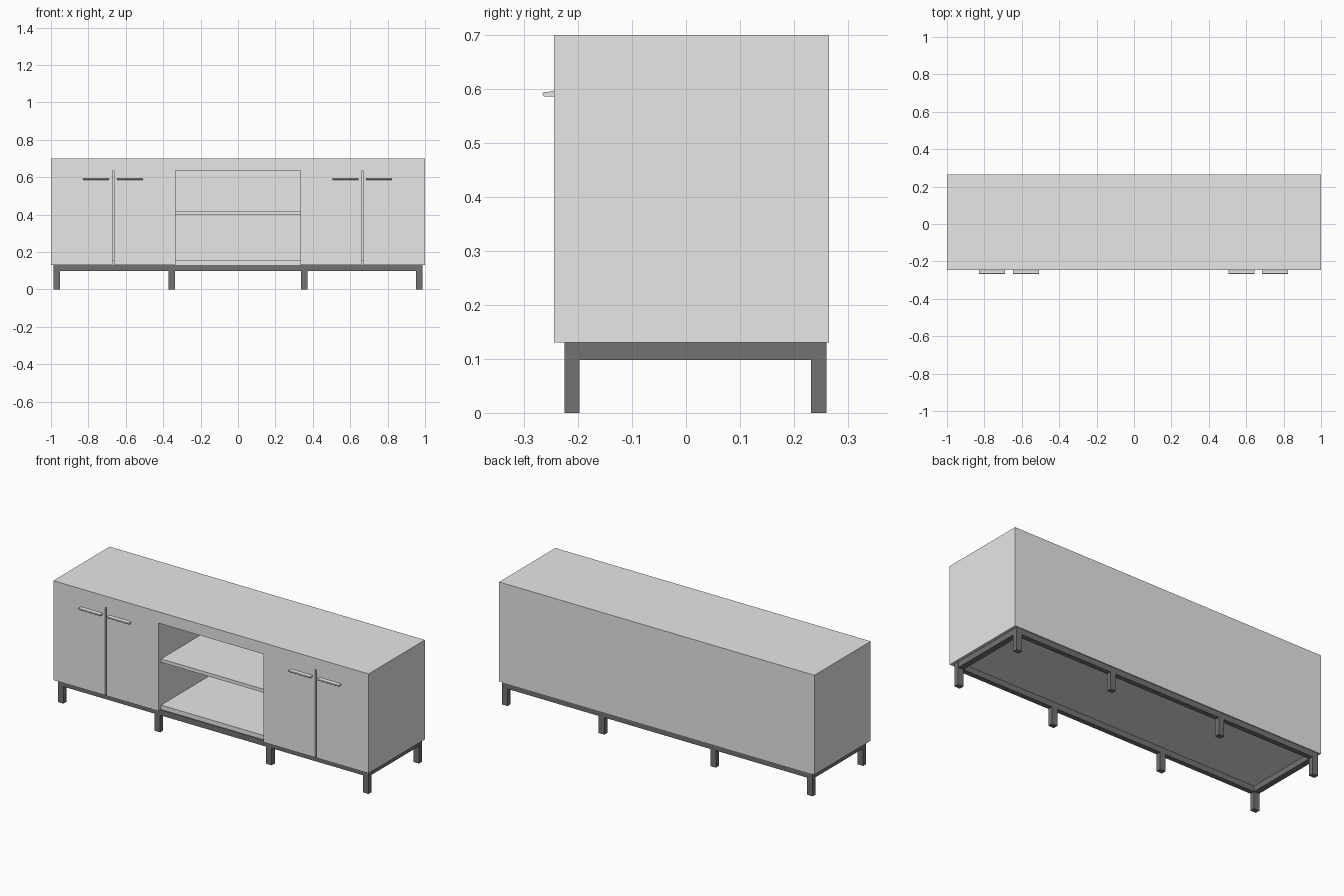
import bpy
import bmesh

old = bpy.data.objects.get("Cube")
if old:
    bpy.data.objects.remove(old, do_unlink=True)


def material(name, value):
    m = bpy.data.materials.new(name)
    m.use_nodes = True
    colour = (value, value, value, 1)
    m.diffuse_color = colour
    m.node_tree.nodes["Principled BSDF"].inputs["Base Color"].default_value = colour
    return m


light = material("light grey", 0.8)
dark = material("dark grey", 0.17)


def finish(name, bm, mat):
    bmesh.ops.recalc_face_normals(bm, faces=bm.faces)
    mesh = bpy.data.meshes.new(name)
    bm.to_mesh(mesh)
    bm.free()
    mesh.materials.append(mat)
    obj = bpy.data.objects.new(name, mesh)
    bpy.context.collection.objects.link(obj)
    return obj


def box(name, xs, ys, zs, mat=light):
    """Axis-aligned block given by its extent along each axis."""
    bm = bmesh.new()
    bmesh.ops.create_cube(bm, size=1)
    for v in bm.verts:
        for i, (lo, hi) in enumerate((xs, ys, zs)):
            v.co[i] = lo if v.co[i] < 0 else hi
    return finish(name, bm, mat)


def extrude_x(name, profile, x0, x1, mat):
    """Sweep a (y, z) profile from x0 to x1."""
    bm = bmesh.new()
    face = bm.faces.new([bm.verts.new((x0, y, z)) for y, z in profile])
    new = bmesh.ops.extrude_face_region(bm, geom=[face])["geom"]
    moved = [g for g in new if isinstance(g, bmesh.types.BMVert)]
    bmesh.ops.translate(bm, verts=moved, vec=(x1 - x0, 0, 0))
    return finish(name, bm, mat)


FRONT, BACK = -0.245, 0.265
INNER = -0.22            # carcass front, behind the doors
BASE, BAND, TOP = 0.13, 0.635, 0.70
NICHE = 0.334            # half width of the open bay
WALL = 0.02

# Carcass
box("top_slab", (-1, 1), (FRONT, BACK), (BAND, TOP))
box("bottom_panel", (-1 + WALL, 1 - WALL), (INNER, BACK - WALL), (BASE, 0.155))
box("back_panel", (-1, 1), (BACK - WALL, BACK), (BASE, BAND))
box("middle_shelf", (-NICHE, NICHE), (INNER, BACK - WALL), (0.40, 0.42))
for side, s in (("right", -1), ("left", 1)):
    box(side + "_side_panel", sorted((s, s * (1 - WALL))),
        (INNER, BACK - WALL), (BASE, BAND))
    box(side + "_divider", sorted((s * NICHE, s * (NICHE + WALL))),
        (INNER, BACK - WALL), (0.155, BAND))

# Doors, a pair on each side of the open bay
gap = 0.004
for side, x0, mid, x1 in (("right", -1, -0.668, -NICHE), ("left", NICHE, 0.664, 1)):
    box(side + "_door_a", (x0, mid - gap), (FRONT, INNER), (BASE, BAND))
    box(side + "_door_b", (mid + gap, x1), (FRONT, INNER), (BASE, BAND))
    # Lip handles beside the gap
    lip = [(FRONT, 0.586), (-0.262, 0.586), (-0.265, 0.588), (-0.266, 0.591),
           (-0.264, 0.595), (-0.255, 0.595), (FRONT, 0.597)]
    for tag, a, b in (("a", -0.16, -0.021), ("b", 0.021, 0.16)):
        extrude_x(side + "_handle_" + tag, lip, mid + a, mid + b, light)

# Base frame: legs in two rows, joined by rails
rows = {"front": (-0.225, -0.197), "back": (0.232, 0.26)}
for row, ys in rows.items():
    for i, x in enumerate((-0.968, -0.354, 0.354, 0.968)):
        box(f"{row}_leg_{i + 1}", (x - 0.0175, x + 0.0175), ys, (0, BASE), dark)
    box(row + "_rail", (-0.951, 0.951), ys, (0.098, BASE), dark)
for side, s in (("right", -1), ("left", 1)):
    box(side + "_rail", sorted((s * 0.951, s * 0.984)), (-0.197, 0.232),
        (0.098, BASE), dark)
